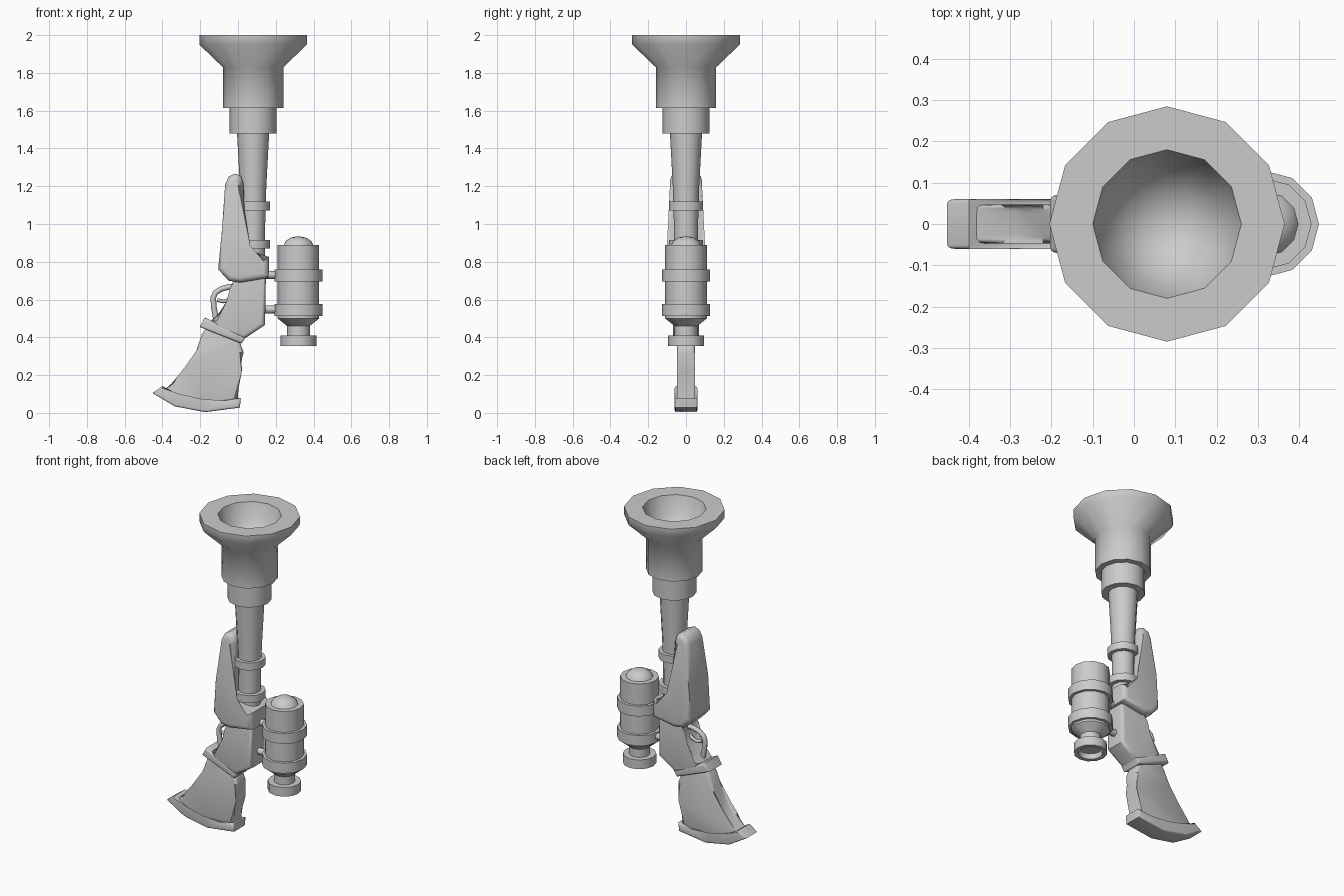
import bpy, bmesh, math

cube = bpy.data.objects.get("Cube")
if cube:
    bpy.data.objects.remove(cube, do_unlink=True)

metal = bpy.data.materials.new("plain grey")
metal.use_nodes = True
GREY = (0.6, 0.6, 0.6, 1)
metal.diffuse_color = GREY
metal.node_tree.nodes["Principled BSDF"].inputs["Base Color"].default_value = GREY


def finish(name, bm, angle=50):
    bmesh.ops.recalc_face_normals(bm, faces=bm.faces)
    mesh = bpy.data.meshes.new(name)
    bm.to_mesh(mesh)
    bm.free()
    ob = bpy.data.objects.new(name, mesh)
    bpy.context.collection.objects.link(ob)
    mesh.materials.append(metal)
    bpy.ops.object.select_all(action='DESELECT')
    ob.select_set(True)
    bpy.context.view_layer.objects.active = ob
    bpy.ops.object.shade_smooth_by_angle(angle=math.radians(angle))
    return ob


def lathe(name, x, profile, sides=12):
    """Turn (radius, height) points about a vertical axis at x; radius 0 makes a pole."""
    bm = bmesh.new()
    rings = []
    for r, z in profile:
        count = sides if r else 1
        turn = [2 * math.pi * i / sides for i in range(count)]
        rings.append([bm.verts.new((x + r * math.cos(a), r * math.sin(a), z)) for a in turn])
    for low, high in zip(rings, rings[1:]):
        for i in range(sides):
            j = (i + 1) % sides
            quad = [low[i % len(low)], low[j % len(low)], high[j % len(high)], high[i % len(high)]]
            bm.faces.new(list(dict.fromkeys(quad)))
    return finish(name, bm)


def slab(name, outline, half, rounding, taper=0.0):
    """Side outline in x and z, thickened both ways in y, with rounded rims."""
    bm = bmesh.new()
    sides = []
    for s in (-1, 1):
        sides.append([bm.verts.new((x, s * (half + taper * z), z)) for x, z in outline])
    caps = [bm.faces.new(side) for side in sides]
    n = len(outline)
    for i in range(n):
        j = (i + 1) % n
        bm.faces.new([sides[0][i], sides[0][j], sides[1][j], sides[1][i]])
    rims = [e for cap in caps for e in cap.edges]
    bmesh.ops.bevel(bm, geom=rims, offset=rounding, segments=3, profile=0.5,
                    affect='EDGES', clamp_overlap=False)
    return finish(name, bm)


def rod(name, path, radius):
    """Round bar along a path in the x z plane."""
    curve = bpy.data.curves.new(name, 'CURVE')
    curve.dimensions = '3D'
    curve.bevel_depth = radius
    curve.bevel_resolution = 2
    curve.use_fill_caps = True
    line = curve.splines.new('POLY')
    line.points.add(len(path) - 1)
    for point, (x, z) in zip(line.points, path):
        point.co = (x, 0, z, 1)
    temp = bpy.data.objects.new(name + " path", curve)
    bpy.context.collection.objects.link(temp)
    bpy.context.view_layer.update()
    mesh = bpy.data.meshes.new_from_object(temp.evaluated_get(bpy.context.evaluated_depsgraph_get()))
    bpy.data.objects.remove(temp)
    bm = bmesh.new()
    bm.from_mesh(mesh)
    bpy.data.meshes.remove(mesh)
    return finish(name, bm)


BARREL_X, SCOPE_X = 0.08, 0.32

# Barrel with stepped sleeve and hollow flared mouth
lathe("barrel", BARREL_X, [(0, .8), (.064, .8), (.064, 1.0), (.07, 1.2), (.085, 1.48), (0, 1.48)])
lathe("barrel_sleeve", BARREL_X, [(0, 1.48), (.125, 1.48), (.125, 1.62), (0, 1.62)])
lathe("bell_mouth", BARREL_X, [(0, 1.615), (.16, 1.615), (.16, 1.83), (.285, 1.95), (.285, 2.0),
                               (.18, 2.0), (.15, 1.9), (.09, 1.83), (0, 1.8)])
for name, z in (("upper_barrel_band", 1.095), ("lower_barrel_band", .892)):
    lathe(name, BARREL_X, [(.05, z - .023), (.09, z - .023), (.09, z + .023), (.05, z + .023)])

# Forestock running into the breech housing
slab("forestock", [(-.105, .76), (-.085, .97), (-.068, 1.21), (-.05, 1.25), (-.015, 1.267),
                   (.015, 1.255), (.03, 1.21), (.035, .865), (.165, .825), (.162, .715),
                   (.01, .69), (-.05, .7)], .145, .03, taper=-.05)

# Receiver, collar, grip and butt plate
slab("receiver", [(-.02, .74), (-.02, .66), (-.04, .58), (-.14, .49), (-.11, .44), (.03, .39),
                  (.143, .465), (.148, .74)], .07, .022)
slab("grip_collar", [(-.175, .505), (-.203, .455), (.018, .367), (.04, .4)], .07, .012)
slab("grip", [(-.16, .46), (-.19, .42), (-.22, .33), (-.265, .23), (-.31, .175), (-.4, .12),
              (-.3, .06), (-.18, .04), (0, .06), (0, .22), (.03, .32), (0, .4)], .047, .02)
slab("butt_plate", [(-.4, .142), (-.453, .105), (-.335, .035), (-.175, .004), (.01, .028),
                    (.015, .08), (-.08, .065), (-.2, .065), (-.31, .09)], .06, .01)

# Trigger and guard
rod("trigger_guard", [(0, .668), (-.05, .667), (-.09, .656), (-.12, .635), (-.131, .61),
                      (-.128, .56), (-.115, .49)], .015)
rod("trigger", [(-.02, .62), (-.045, .6), (-.075, .59), (-.11, .597)], .01)

# Scope tube with collars, neck, hollow eyepiece and domed lens
lathe("scope_body", SCOPE_X, [(0, .41), (.06, .41), (.06, .46), (.11, .5), (.11, .89), (0, .89)])
lathe("scope_eyepiece", SCOPE_X, [(0, .385), (.065, .385), (.07, .353), (.095, .353), (.095, .41), (0, .41)])
lathe("scope_lens", SCOPE_X, [(.08, .885), (.068, .91), (.04, .928), (0, .936)])
for name, z in (("upper_scope_ring", .728), ("lower_scope_ring", .545)):
    lathe(name, SCOPE_X, [(.1, z - .032), (.128, z - .032), (.128, z + .032), (.1, z + .032)])
    rod(name + "_mount", [(.12, z + .003), (.23, z + .003)], .021)
